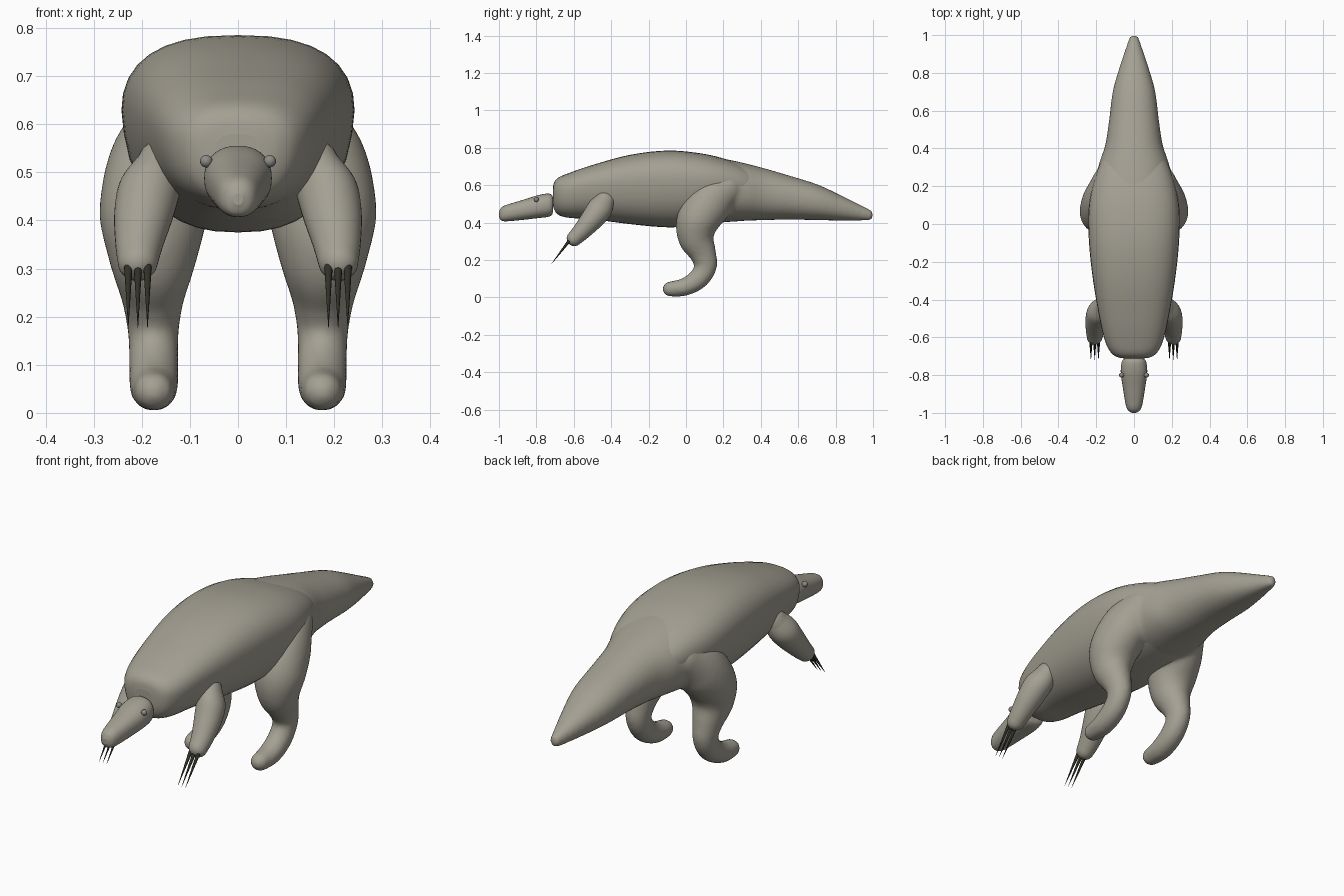
import bpy, bmesh, math
from mathutils import Vector

if "Cube" in bpy.data.objects:
    bpy.data.objects.remove(bpy.data.objects["Cube"])


def material(name, col):
    m = bpy.data.materials.new(name)
    m.diffuse_color = (*col, 1)
    m.use_nodes = True
    m.node_tree.nodes["Principled BSDF"].inputs["Base Color"].default_value = m.diffuse_color
    return m


HIDE = material("warm grey hide", (0.37, 0.35, 0.29))
CLAW = material("dark claw", (0.03, 0.03, 0.02))
EYE = material("grey eye", (0.26, 0.26, 0.24))


def catmull(rows, steps):
    out = []
    n = len(rows)
    for i in range(n - 1):
        p = [rows[max(0, min(n - 1, i + k))] for k in (-1, 0, 1, 2)]
        for s in range(steps):
            t = s / steps
            out.append([0.5 * (2 * b + (c - a) * t + (2 * a - 5 * b + 4 * c - d) * t * t
                               + (3 * b - a - 3 * c + d) * t ** 3) for a, b, c, d in zip(*p)])
    out.append(list(rows[-1]))
    return out


def loft(bm, rows, n=2.0, taper=0.0, upright=False, caps=True, steps=5, sides=36):
    """Skin a tube through rows of (x, y, z, half width, half thickness)."""
    pts = catmull(rows, steps)
    rings = []
    for i, p in enumerate(pts):
        a, b = pts[max(0, i - 1)], pts[min(len(pts) - 1, i + 1)]
        t = Vector((0, 1, 0)) if upright else Vector((b[j] - a[j] for j in range(3))).normalized()
        rings.append((Vector(p[:3]), t, max(p[3], 0.001), max(p[4], 0.001)))
    if caps:  # rounded ends
        ang = [math.radians(v) for v in (20, 40, 58, 74, 86)]

        def cap(r, sg):
            c, t, w, h = r
            return [(c + t * sg * h * math.sin(a), t, w * math.cos(a), h * math.cos(a)) for a in ang]
        rings = cap(rings[0], -1)[::-1] + rings + cap(rings[-1], 1)
    loops = []
    for c, t, w, h in rings:
        nrm = Vector((0, -t.z, t.y)).normalized()
        loop = []
        for k in range(sides):
            u = 2 * math.pi * k / sides
            cx, sz = math.cos(u), math.sin(u)
            ex = math.copysign(abs(cx) ** (2 / n), cx)
            ez = math.copysign(abs(sz) ** (2 / n), sz)
            loop.append(bm.verts.new(c + Vector((w * ex * (1 + taper * ez), 0, 0)) + nrm * h * ez))
        loops.append(loop)
    for a, b in zip(loops, loops[1:]):
        for k in range(sides):
            j = (k + 1) % sides
            bm.faces.new((a[k], a[j], b[j], b[k]))
    bm.faces.new(loops[0])
    bm.faces.new(loops[-1])


def finish(name, bm, mat):
    bmesh.ops.recalc_face_normals(bm, faces=bm.faces)
    for f in bm.faces:
        f.smooth = len(f.verts) < 5
    me = bpy.data.meshes.new(name)
    bm.to_mesh(me)
    bm.free()
    ob = bpy.data.objects.new(name, me)
    bpy.context.collection.objects.link(ob)
    me.materials.append(mat)
    return ob


def sections(data):
    """(y, bottom, top, half width) -> loft rows"""
    return [(0, y, (b + t) / 2, w, (t - b) / 2) for y, b, t, w in data]


# torso: broad back, narrower belly, rear end tucked inside the hips
bm = bmesh.new()
loft(bm, sections([
    (-0.712, 0.50, 0.58, 0.045), (-0.705, 0.47, 0.615, 0.085), (-0.68, 0.44, 0.642, 0.12),
    (-0.62, 0.425, 0.667, 0.15), (-0.5, 0.418, 0.708, 0.178), (-0.3, 0.392, 0.762, 0.212),
    (-0.1, 0.375, 0.785, 0.233), (0.08, 0.385, 0.77, 0.235), (0.22, 0.405, 0.737, 0.21),
    (0.34, 0.43, 0.69, 0.165), (0.42, 0.46, 0.64, 0.10)]),
    n=2.5, taper=0.14, upright=True, caps=False)
finish("torso", bm, HIDE)

# tail and hind legs, fused into one smooth form
bm = bmesh.new()
loft(bm, sections([
    (0.0, 0.42, 0.74, 0.18), (0.12, 0.40, 0.752, 0.205), (0.22, 0.403, 0.738, 0.205),
    (0.32, 0.41, 0.716, 0.185), (0.42, 0.413, 0.69, 0.152), (0.55, 0.416, 0.652, 0.132),
    (0.7, 0.413, 0.605, 0.113), (0.82, 0.411, 0.55, 0.08), (0.92, 0.411, 0.50, 0.047),
    (0.975, 0.411, 0.474, 0.028), (1.0, 0.418, 0.462, 0.018)]),
    n=2.2, upright=True, caps=False)
for s in (-1, 1):
    loft(bm, [(s * x, y, z, w, h) for x, y, z, w, h in [
        (0.135, 0.23, 0.59, 0.09, 0.09), (0.16, 0.14, 0.52, 0.11, 0.12),
        (0.175, 0.065, 0.415, 0.113, 0.115), (0.177, 0.055, 0.32, 0.092, 0.098),
        (0.177, 0.09, 0.235, 0.065, 0.072), (0.176, 0.105, 0.165, 0.053, 0.06),
        (0.175, 0.065, 0.098, 0.052, 0.055), (0.175, -0.01, 0.055, 0.051, 0.048),
        (0.175, -0.085, 0.045, 0.042, 0.041)]])
hind = finish("tail_and_hind_legs", bm, HIDE)
rm = hind.modifiers.new("fuse", 'REMESH')
rm.mode = 'VOXEL'
rm.voxel_size = 0.011
rm.use_smooth_shade = True
sm = hind.modifiers.new("blend", 'SMOOTH')
sm.factor = 0.5
sm.iterations = 8

# head: separate tapered snout
bm = bmesh.new()
loft(bm, sections([
    (-0.712, 0.455, 0.535, 0.045), (-0.718, 0.44, 0.549, 0.058), (-0.74, 0.43, 0.555, 0.067),
    (-0.79, 0.424, 0.547, 0.07), (-0.86, 0.416, 0.525, 0.06), (-0.93, 0.409, 0.504, 0.049),
    (-0.97, 0.407, 0.491, 0.04), (-0.99, 0.413, 0.477, 0.028), (-1.0, 0.432, 0.456, 0.01)]),
    n=2.3, upright=True, caps=False)
finish("head", bm, HIDE)

for s, side in ((-1, "left"), (1, "right")):
    # eye
    bm = bmesh.new()
    bmesh.ops.create_uvsphere(bm, u_segments=16, v_segments=10, radius=0.013)
    bmesh.ops.translate(bm, verts=bm.verts, vec=(s * 0.066, -0.8, 0.523))
    finish("eye_" + side, bm, EYE)

    # front leg
    bm = bmesh.new()
    loft(bm, [(s * x, y, z, w, h) for x, y, z, w, h in [
        (0.165, -0.43, 0.525, 0.045, 0.05), (0.182, -0.46, 0.475, 0.064, 0.066),
        (0.195, -0.505, 0.415, 0.062, 0.060), (0.205, -0.56, 0.352, 0.050, 0.048),
        (0.208, -0.597, 0.315, 0.042, 0.041)]])
    finish("front_leg_" + side, bm, HIDE)

    # three long claws
    bm = bmesh.new()
    for x in (0.188, 0.208, 0.228):
        base, tip = Vector((s * x, -0.618, 0.311)), Vector((s * x, -0.72, 0.178))
        d = tip - base
        geo = bmesh.ops.create_cone(bm, cap_ends=True, segments=10, radius1=0.0095,
                                    radius2=0.0005, depth=d.length)
        rot = d.to_track_quat('Z', 'Y')
        for v in geo["verts"]:
            v.co = rot @ v.co + (base + tip) / 2
    finish("claws_" + side, bm, CLAW)
